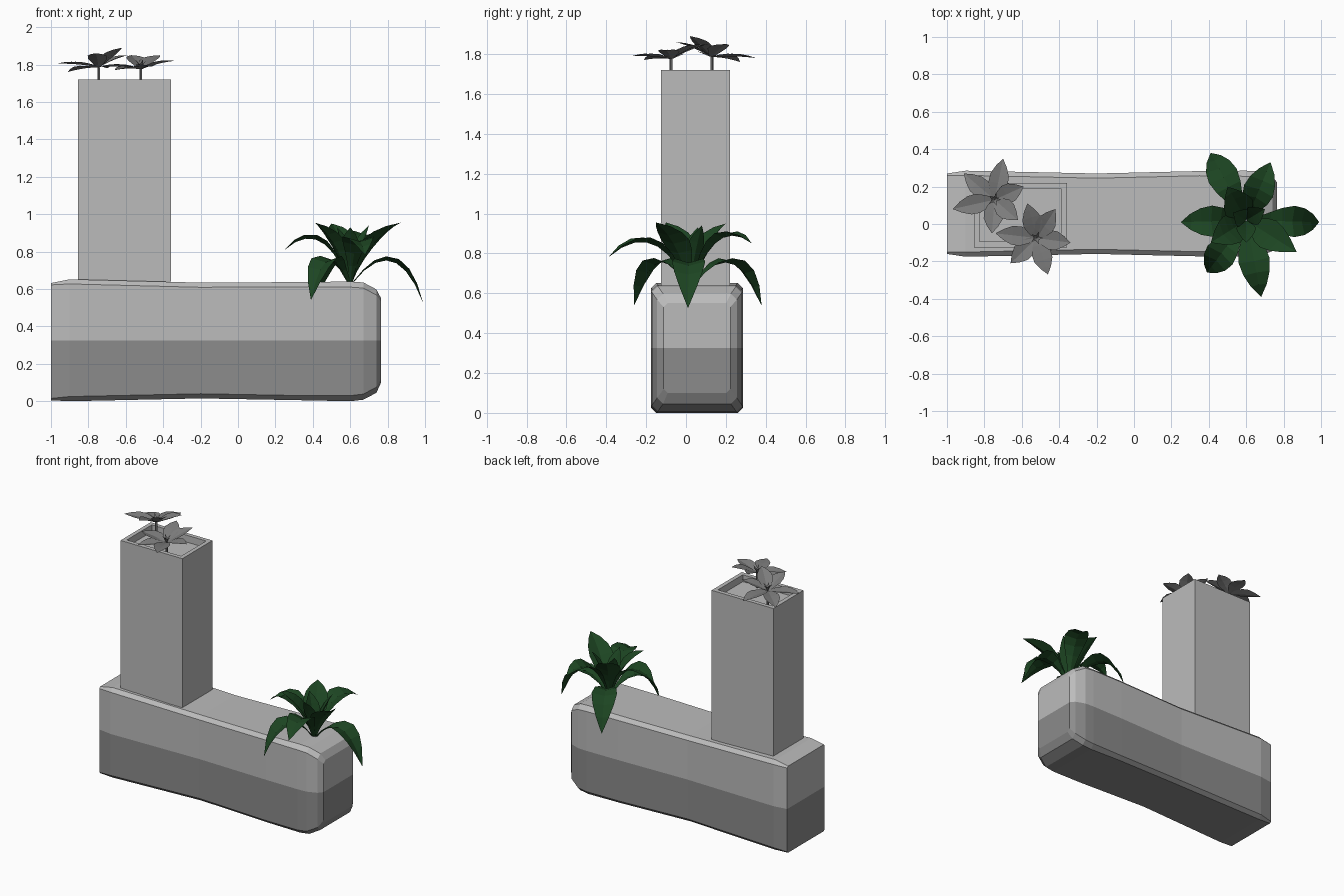
import bpy, bmesh, math
from mathutils import Vector

if "Cube" in bpy.data.objects:
    bpy.data.objects.remove(bpy.data.objects["Cube"])


def material(name, rgb):
    m = bpy.data.materials.new(name)
    m.diffuse_color = (*rgb, 1)
    m.use_nodes = True
    m.node_tree.nodes["Principled BSDF"].inputs["Base Color"].default_value = m.diffuse_color
    return m


green = material("leaf_green", (0.012, 0.06, 0.016))
light = material("light_grey", (0.5, 0.5, 0.5))
dark = material("dark_grey", (0.26, 0.26, 0.26))
petal_grey = material("petal_grey", (0.2, 0.2, 0.2))


def finish(name, bm, *mats):
    me = bpy.data.meshes.new(name)
    bm.to_mesh(me)
    bm.free()
    for m in mats:
        me.materials.append(m)
    ob = bpy.data.objects.new(name, me)
    bpy.context.collection.objects.link(ob)
    return ob


# Long planter base: lofted chamfered sections, darker lower half
SECTIONS = [  # x, half width, bottom, top, chamfer
    (-1.0, 0.215, 0.005, 0.632, 0.01), (-0.9, 0.23, 0.0, 0.652, 0.025),
    (-0.2, 0.215, 0.015, 0.634, 0.025), (0.35, 0.228, 0.005, 0.637, 0.025),
    (0.6, 0.23, 0.0, 0.64, 0.03), (0.67, 0.226, 0.008, 0.635, 0.03),
    (0.74, 0.2, 0.045, 0.598, 0.03), (0.765, 0.167, 0.1, 0.55, 0.02)]
bm = bmesh.new()
cy, split = 0.055, 0.325
rings = []
for x, w, lo, hi, c in SECTIONS:
    pts = [(-w, split), (-w, lo + c), (-w + c, lo), (w - c, lo), (w, lo + c),
           (w, split), (w, hi - c), (w - c, hi), (-w + c, hi), (-w, hi - c)]
    rings.append([bm.verts.new((x, cy + y, z)) for y, z in pts])
for a, b in zip(rings, rings[1:]):
    for i in range(10):
        j = (i + 1) % 10
        bm.faces.new((a[i], a[j], b[j], b[i])).material_index = 1 if i < 5 else 0
for r in (rings[0], rings[-1]):
    bm.faces.new(r[:6]).material_index = 1
    bm.faces.new(r[5:] + r[:1])
bmesh.ops.recalc_face_normals(bm, faces=bm.faces)
finish("planter_base", bm, light, dark)

# Tall square planter with a recessed top
bm = bmesh.new()
bmesh.ops.create_cube(bm, size=1)
for v in bm.verts:
    v.co = Vector((-0.607 + v.co.x * 0.495, 0.048 + v.co.y * 0.345, 1.18 + v.co.z * 1.08))
top = max(bm.faces, key=lambda f: f.calc_center_median().z)
bmesh.ops.inset_region(bm, faces=[top], thickness=0.042)
ret = bmesh.ops.extrude_face_region(bm, geom=[top])
bmesh.ops.translate(bm, vec=(0, 0, -0.05),
                    verts=[g for g in ret["geom"] if isinstance(g, bmesh.types.BMVert)])
bmesh.ops.delete(bm, geom=[top], context='FACES_ONLY')
bmesh.ops.recalc_face_normals(bm, faces=bm.faces)
finish("tall_planter", bm, light)


def blade(bm, base, tip, reach, ctrl_z, profile, fold):
    """Folded leaf along a quadratic curve; profile lists half widths."""
    base, tip = Vector(base), Vector(tip)
    ctrl = base.lerp(tip, reach)
    ctrl.z = ctrl_z
    side = (tip - base).cross(Vector((0, 0, 1))).normalized()
    n = len(profile) - 1
    rows = []
    for i, w in enumerate(profile):
        t = i / n
        p = base * (1 - t) ** 2 + ctrl * 2 * t * (1 - t) + tip * t * t
        d = (ctrl - base) * (1 - t) + (tip - ctrl) * t
        up = side.cross(d).normalized() * (fold * w)
        if i == n:
            rows.append([bm.verts.new(p)])
        else:
            rows.append([bm.verts.new(q) for q in (p - side * w + up, p, p + side * w + up)])
    for a, b in zip(rows, rows[1:]):
        for k in (0, 1):
            if len(b) == 1:
                bm.faces.new((a[k], a[k + 1], b[0]))
            else:
                bm.faces.new((a[k], a[k + 1], b[k + 1], b[k]))


# Leafy plant: drooping, arching and upright tiers
bm = bmesh.new()
WIDE = (0.012, 0.025, 0.05, 0.075, 0.088, 0.075, 0.045, 0)
TIERS = [
    (0.6, 0.92, [(0.99, 0.01, 0.525), (0.41, 0.38, 0.535), (0.39, -0.26, 0.54)]),
    (0.4, 0.99, [(0.25, 0.01, 0.81), (0.68, -0.39, 0.78), (0.73, 0.33, 0.85)]),
    (0.3, 0.86, [(0.87, -0.15, 0.955), (0.41, -0.1, 0.955), (0.5, 0.2, 0.95)]),
    (0.3, 0.8, [(0.7, 0.08, 0.94), (0.53, 0.06, 0.93), (0.6, -0.1, 0.93)])]
for k, (reach, cz, tips) in enumerate(TIERS):
    for tip in tips:
        w = [v * (0.6 if k == 3 else 0.95) for v in WIDE]
        away = (Vector(tip) - Vector((0.6, 0.02, 0))).normalized() * 0.02
        blade(bm, (0.6 + away.x, 0.02 + away.y, 0.63), tip, reach, cz, w, 0.3)
finish("leafy_plant", bm, green)

# Two six-petalled flowers on short stems
PETAL = (0.012, 0.035, 0.052, 0.05, 0.03, 0)
FLOWERS = [
    ((-0.745, 0.13, 1.785), [(-0.7, 0.35, 1.78), (-0.59, 0.2, 1.85), (-0.62, 0.02, 1.89),
                             (-0.76, -0.05, 1.86), (-0.97, 0.08, 1.805), (-0.91, 0.27, 1.76)]),
    ((-0.52, -0.075, 1.775), [(-0.57, 0.11, 1.85), (-0.42, 0.08, 1.85), (-0.34, -0.1, 1.82),
                              (-0.46, -0.27, 1.79), (-0.66, -0.21, 1.77), (-0.74, -0.05, 1.79)])]
for n, (c, tips) in enumerate(FLOWERS, 1):
    bm = bmesh.new()
    for tip in tips:
        mid = (c[2] + tip[2]) / 2 + 0.012
        blade(bm, c, tip, 0.5, mid, PETAL, 0.25)
    # stamens
    for i in range(5):
        a = i * math.tau / 5
        d = Vector((math.cos(a), math.sin(a), 0))
        blade(bm, c, Vector(c) + d * 0.035 + Vector((0, 0, 0.05)), 0.3, c[2] + 0.03,
              (0.005, 0.008, 0), 0.3)
    finish(f"flower_{n}", bm, petal_grey)
    # stem
    bpy.ops.mesh.primitive_cylinder_add(vertices=6, radius=0.008, depth=c[2] - 1.66,
                                        location=(c[0], c[1], (c[2] + 1.66) / 2))
    stem = bpy.context.object
    stem.name = f"flower_stem_{n}"
    stem.data.materials.append(petal_grey)
